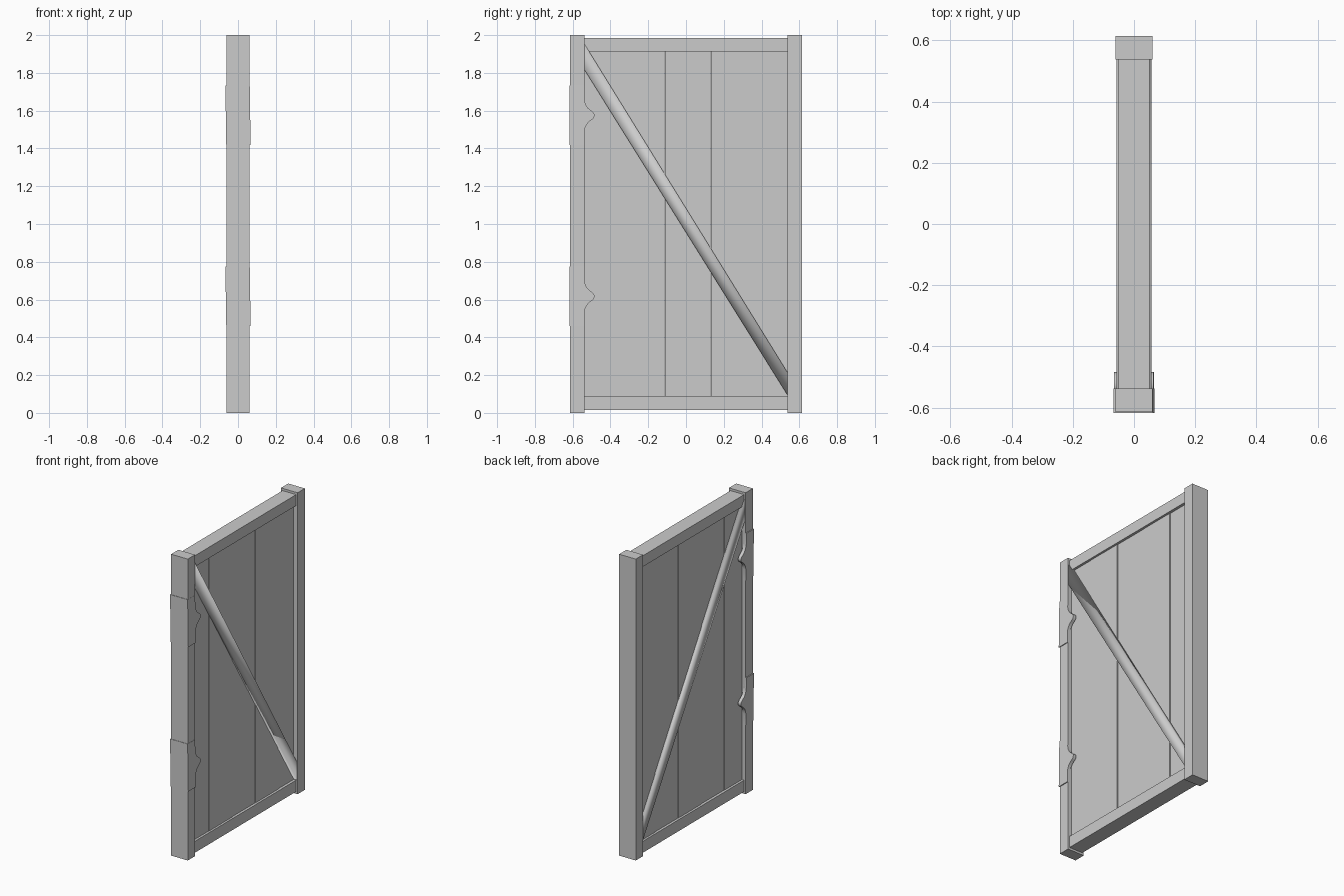
import bpy, bmesh
from mathutils import Vector

if "Cube" in bpy.data.objects:
    bpy.data.objects.remove(bpy.data.objects["Cube"])


def finish(name, bm):
    bmesh.ops.recalc_face_normals(bm, faces=bm.faces)
    me = bpy.data.meshes.new(name)
    bm.to_mesh(me)
    bm.free()
    ob = bpy.data.objects.new(name, me)
    bpy.context.collection.objects.link(ob)
    return ob


def add_prism(bm, outline, x0, x1):
    # extrude a (y, z) outline along x
    face = bm.faces.new([bm.verts.new((x0, y, z)) for y, z in outline])
    ext = bmesh.ops.extrude_face_region(bm, geom=[face])
    verts = [g for g in ext["geom"] if isinstance(g, bmesh.types.BMVert)]
    bmesh.ops.translate(bm, verts=verts, vec=Vector((x1 - x0, 0, 0)))


def prism(name, outline, x0, x1):
    bm = bmesh.new()
    add_prism(bm, outline, x0, x1)
    return finish(name, bm)


def rect(y0, y1, z0, z1):
    return [(y0, z0), (y1, z0), (y1, z1), (y0, z1)]


def smooth(ob, angle):
    bpy.ops.object.select_all(action='DESELECT')
    ob.select_set(True)
    bpy.context.view_layer.objects.active = ob
    bpy.ops.object.shade_smooth_by_angle(angle=angle)


# Side posts
for side, s in (("hinge", -1), ("latch", 1)):
    prism(side + "_post", rect(*sorted((s * 0.538, s * 0.614)), 0, 2), -0.061, 0.061)

# Top and bottom rails
prism("top_rail", rect(-0.538, 0.538, 1.912, 1.985), -0.05, 0.05)
prism("bottom_rail", rect(-0.538, 0.538, 0.014, 0.09), -0.05, 0.05)

# Vertical planks, slightly uneven in depth
seams = [-0.54, -0.355, -0.112, 0.131, 0.373, 0.54]
for i, shift in enumerate((0.0, 0.002, -0.001, 0.001, -0.002)):
    prism(f"plank_{i + 1}", rect(seams[i] + 0.001, seams[i + 1] - 0.001, 0.085, 1.92),
          -0.034 + shift, 0.034 + shift)

# Diagonal braces on both faces
brace = [(-0.54, 1.82), (-0.54, 1.957), (0.54, 0.21), (0.54, 0.09)]
for side, s in (("right", 1), ("left", -1)):
    smooth(prism(side + "_brace", brace, s * 0.03, s * 0.057), 1.7)

# Hinge straps: a front plate and two flaps with a rounded nose
half = [(-0.538, 0.157), (-0.538, 0.085), (-0.534, 0.066), (-0.527, 0.05),
        (-0.517, 0.037), (-0.505, 0.027), (-0.495, 0.02), (-0.487, 0.011), (-0.484, 0)]
for label, zc in (("lower", 0.617), ("upper", 1.575)):
    nose = half + [(y, -z) for y, z in reversed(half[:-1])]
    outline = [(-0.617, -0.157), (-0.617, 0.157)] + nose
    bm = bmesh.new()
    for s in (-1, 1):
        add_prism(bm, [(y, z + zc) for y, z in outline], s * 0.043, s * 0.0645)
    add_prism(bm, rect(-0.617, -0.6, zc - 0.157, zc + 0.157), -0.043, 0.043)
    # slight lean of the strap
    for v in bm.verts:
        v.co.x -= 0.015 * (v.co.z - zc)
    smooth(finish(label + "_hinge_strap", bm), 0.7)
